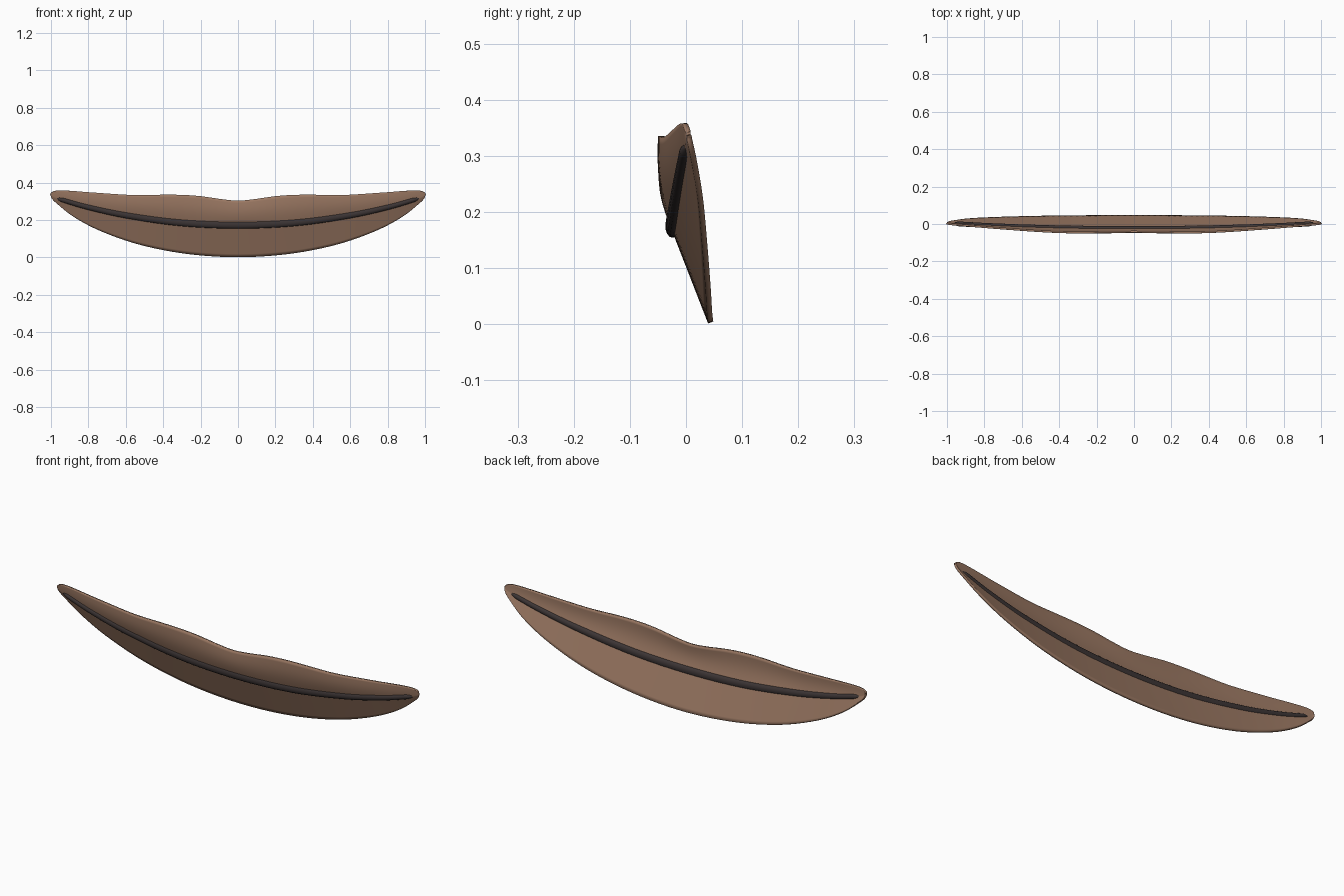
import bpy, bmesh, math

if "Cube" in bpy.data.objects:
    bpy.data.objects.remove(bpy.data.objects["Cube"])


def sample(pts, x):
    """Smooth curve through (x, value) points, symmetric about x=0, eased in angle."""
    p = [(math.asin(a), b) for a, b in pts]
    t = math.asin(min(1, abs(x)))
    i = max(k for k in range(len(p) - 1) if p[k][0] <= t + 1e-9)

    def slope(k):
        if k == 0:
            return 0
        a, b = p[k - 1], p[min(k + 1, len(p) - 1)]
        return (b[1] - a[1]) / (b[0] - a[0])
    h = p[i + 1][0] - p[i][0]
    s = (t - p[i][0]) / h
    return ((2*s**3 - 3*s*s + 1) * p[i][1] + (s**3 - 2*s*s + s) * h * slope(i)
            + (3*s*s - 2*s**3) * p[i + 1][1] + (s**3 - s*s) * h * slope(i + 1))


TOP_Z = [(0, .303), (.08, .31), (.2, .327), (.3, .334), (.4, .335), (.55, .333),
         (.75, .345), (.9, .356), (.97, .357), (1, .342)]
TOP_Y = [(0, -.041), (.3, -.045), (.45, -.041), (.7, -.024), (.9, -.008), (1, .004)]
LOW_Z = [(0, .003), (.27, .02), (.52, .068), (.74, .145), (.88, .22), (.96, .283), (1, .336)]
LOW_Y = [(0, .044), (.27, .042), (.52, .039), (.74, .033), (.88, .026), (.96, .016), (1, .005)]
MID_Z = [(0, .175), (.3, .187), (.6, .227), (.8, .269), (.93, .305), (1, .338)]
MID_Y = [(0, -.023), (.3, -.021), (.6, -.014), (.8, -.006), (.93, .001), (1, .005)]


def finish(bm, name, color):
    bmesh.ops.recalc_face_normals(bm, faces=bm.faces)
    me = bpy.data.meshes.new(name)
    bm.to_mesh(me)
    bm.free()
    ob = bpy.data.objects.new(name, me)
    bpy.context.collection.objects.link(ob)
    mat = bpy.data.materials.new(name + "_color")
    mat.diffuse_color = color
    mat.use_nodes = True
    mat.node_tree.nodes["Principled BSDF"].inputs["Base Color"].default_value = mat.diffuse_color
    me.materials.append(mat)
    return ob


def smooth(ob):
    bpy.ops.object.select_all(action='DESELECT')
    ob.select_set(True)
    bpy.context.view_layer.objects.active = ob
    bpy.ops.object.shade_smooth_by_angle(angle=math.radians(40))


def skin(bm, rows, closed=False):
    n = len(rows[0])
    for a, b in zip(rows, rows[1:]):
        for j in range(n if closed else n - 1):
            k = (j + 1) % n
            bm.faces.new((a[j], a[k], b[k], b[j]))


# lips: thin curved sheet, lower rim swept back, upper rim pushed forward
bm = bmesh.new()
cols, half = 96, 10
rows = []
for i in range(cols + 1):
    x = math.sin(math.pi * (i / cols - .5))
    tz, ty, lz, ly, mz, my = (sample(c, x) for c in (TOP_Z, TOP_Y, LOW_Z, LOW_Y, MID_Z, MID_Y))
    col = []
    for j in range(2 * half + 1):
        if j <= half:
            s = j / half
            y, z = ly + (my - ly) * s, lz + (mz - lz) * s
        else:
            s = j / half - 1
            bulge = -.010 * math.sin(math.pi * s) * (1 - x * x)
            y, z = my + (ty - my) * s + bulge, mz + (tz - mz) * s
        col.append(bm.verts.new((x, y, z)))
    rows.append(col)
skin(bm, rows)
lips = finish(bm, "lips", (.33, .19, .125, 1))
mod = lips.modifiers.new("thickness", 'SOLIDIFY')
mod.thickness = .01
mod.offset = 0
smooth(lips)

# mouth_line: dark flattened tube with rounded ends along the parting
bm = bmesh.new()
rings, sides, reach = 80, 16, .97
rows = []
for i in range(rings + 1):
    t = math.sin(math.pi * (i / rings - .5)) * .9999
    x = t * reach
    y, z = sample(MID_Y, x) - .001, sample(MID_Z, x)
    r = (.012 + .009 * (1 - t * t)) * min(1, math.sqrt(max(0, 1 - t * t) / .06))
    dz = (sample(MID_Z, x + .005) - sample(MID_Z, x - .005)) / .01
    n = math.hypot(1, dz)
    ring = []
    for j in range(sides):
        a = 2 * math.pi * j / sides
        u = r * math.sin(a)
        ring.append(bm.verts.new((x - u * dz / n, y + min(r, .013) * math.cos(a), z + u / n)))
    rows.append(ring)
skin(bm, rows, True)
bm.faces.new(rows[0])
bm.faces.new(rows[-1])
smooth(finish(bm, "mouth_line", (.045, .035, .035, 1)))
